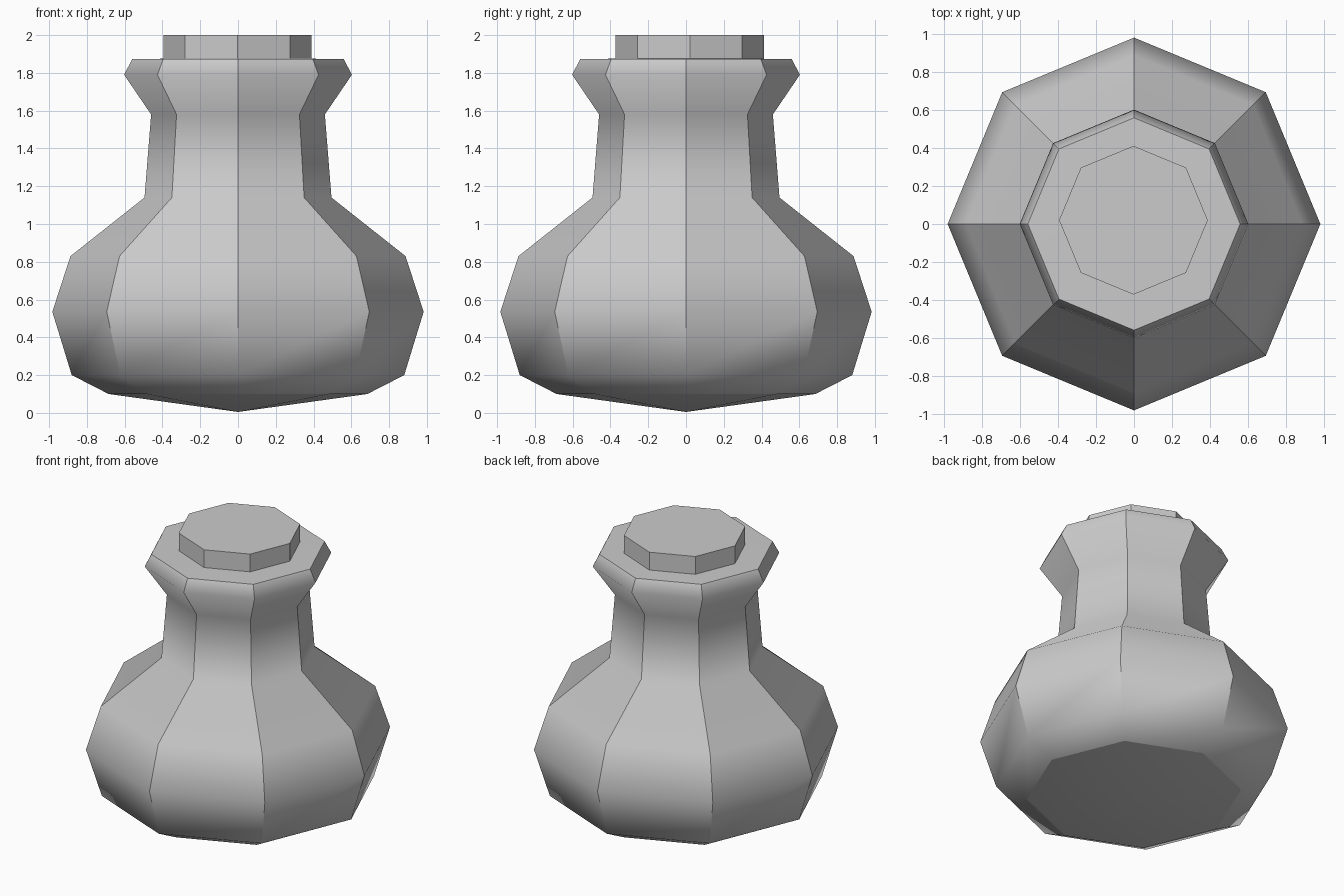
import bpy, bmesh
from math import sin, cos, pi

if "Cube" in bpy.data.objects:
    bpy.data.objects.remove(bpy.data.objects["Cube"])

SIDES = 8

def lathe(name, profile, centre=(0, 0), sharp_rings=(), ribs_from=0):
    """Revolve (radius, z) points; radius 0 ends become a single apex."""
    bm = bmesh.new()
    cx, cy = centre
    rings = []
    for r, z in profile:
        if r == 0:
            rings.append([bm.verts.new((cx, cy, z))] * SIDES)
        else:
            rings.append([bm.verts.new((cx + r * cos(2 * pi * i / SIDES),
                                        cy + r * sin(2 * pi * i / SIDES), z))
                          for i in range(SIDES)])
    for a, b in zip(rings, rings[1:]):
        for i in range(SIDES):
            j = (i + 1) % SIDES
            bm.faces.new(list(dict.fromkeys((a[i], a[j], b[j], b[i])))).smooth = True
    # Crisp vertical ribs and chosen rings, smooth along the profile
    for k in range(ribs_from, len(rings) - 2):
        for i in range(SIDES):
            bm.edges.get((rings[k][i], rings[k + 1][i])).smooth = False
    for k in sharp_rings:
        for i in range(SIDES):
            bm.edges.get((rings[k][i], rings[k][(i + 1) % SIDES])).smooth = False
    bmesh.ops.recalc_face_normals(bm, faces=bm.faces)
    mesh = bpy.data.meshes.new(name)
    bm.to_mesh(mesh)
    bm.free()
    obj = bpy.data.objects.new(name, mesh)
    bpy.context.collection.objects.link(obj)
    return obj

# Bottle: pointed shallow base, bulging body, neck and flared lip
lathe("bottle_body",
      [(0, 0.005), (0.685, 0.10), (0.88, 0.20), (0.983, 0.535), (0.887, 0.83),
       (0.495, 1.14), (0.46, 1.58), (0.603, 1.79), (0.56, 1.873), (0, 1.88)],
      sharp_rings=(1, 8), ribs_from=2)

# Cork, set slightly towards the back
lathe("cork", [(0, 1.85), (0.392, 1.85), (0.392, 2.0), (0, 2.0)],
      centre=(-0.003, 0.02), sharp_rings=(1, 2), ribs_from=1)
